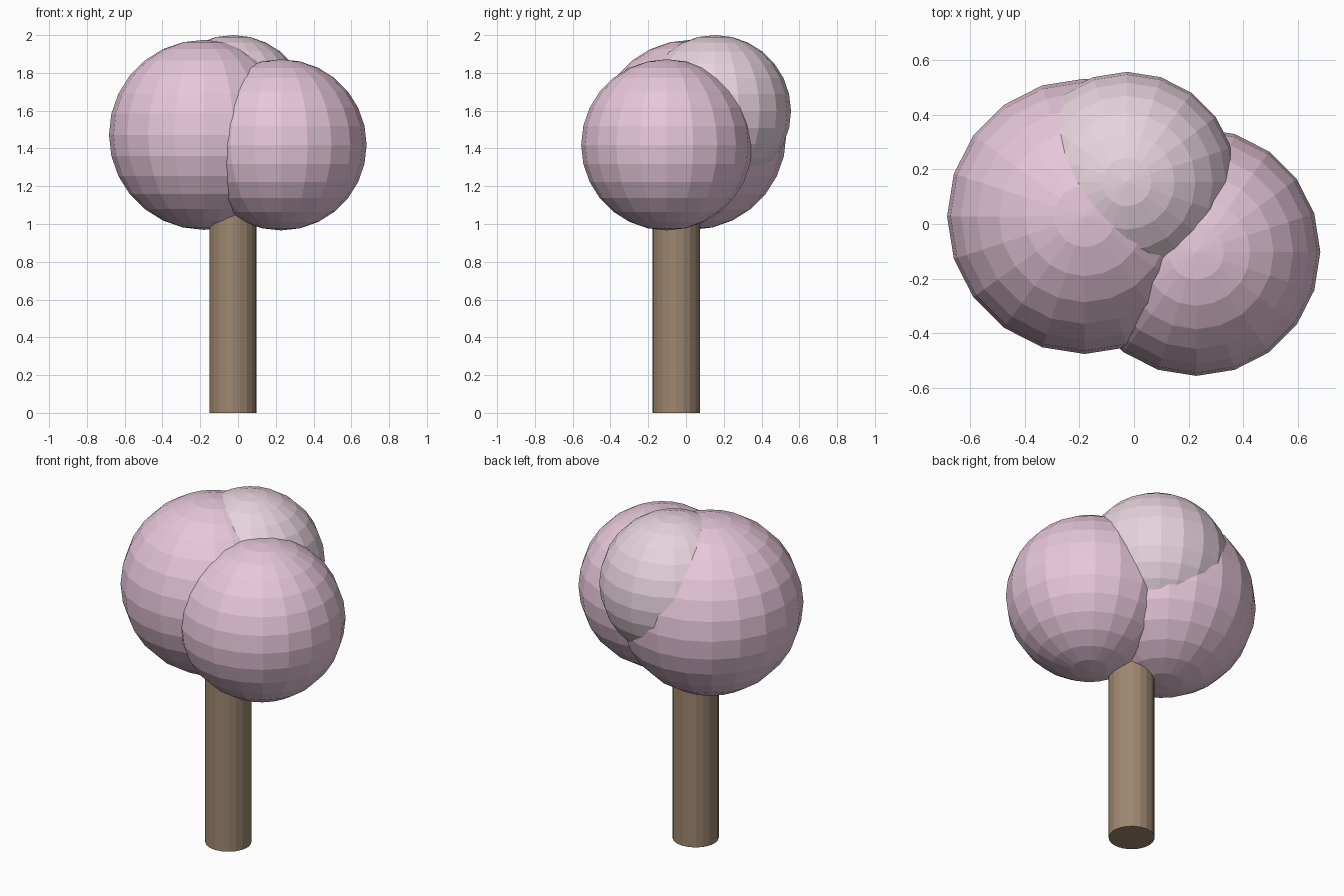
import bpy

if "Cube" in bpy.data.objects:
    bpy.data.objects.remove(bpy.data.objects["Cube"])


def material(name, color):
    m = bpy.data.materials.new(name)
    m.diffuse_color = (*color, 1)
    m.use_nodes = True
    m.node_tree.nodes["Principled BSDF"].inputs["Base Color"].default_value = m.diffuse_color
    return m


bark = material("bark", (0.34, 0.24, 0.16))
pink = material("blossom_pink", (0.80, 0.57, 0.70))
pale = material("blossom_pale", (0.80, 0.65, 0.72))

# Trunk, running up into the canopy
HEIGHT = 1.2
bpy.ops.mesh.primitive_cylinder_add(vertices=20, radius=0.125, depth=HEIGHT,
                                    location=(-0.027, -0.052, HEIGHT / 2))
trunk = bpy.context.object
trunk.name = "trunk"
trunk.data.materials.append(bark)

# Canopy: three overlapping faceted foliage balls
for name, loc, radius, mat in (
    ("foliage_left", (-0.18, 0.028, 1.472), 0.503, pink),
    ("foliage_right", (0.228, -0.102, 1.419), 0.453, pink),
    ("foliage_back", (-0.026, 0.154, 1.598), 0.402, pale),
):
    bpy.ops.mesh.primitive_uv_sphere_add(segments=20, ring_count=14,
                                         radius=radius, location=loc)
    ball = bpy.context.object
    ball.name = name
    ball.data.materials.append(mat)
